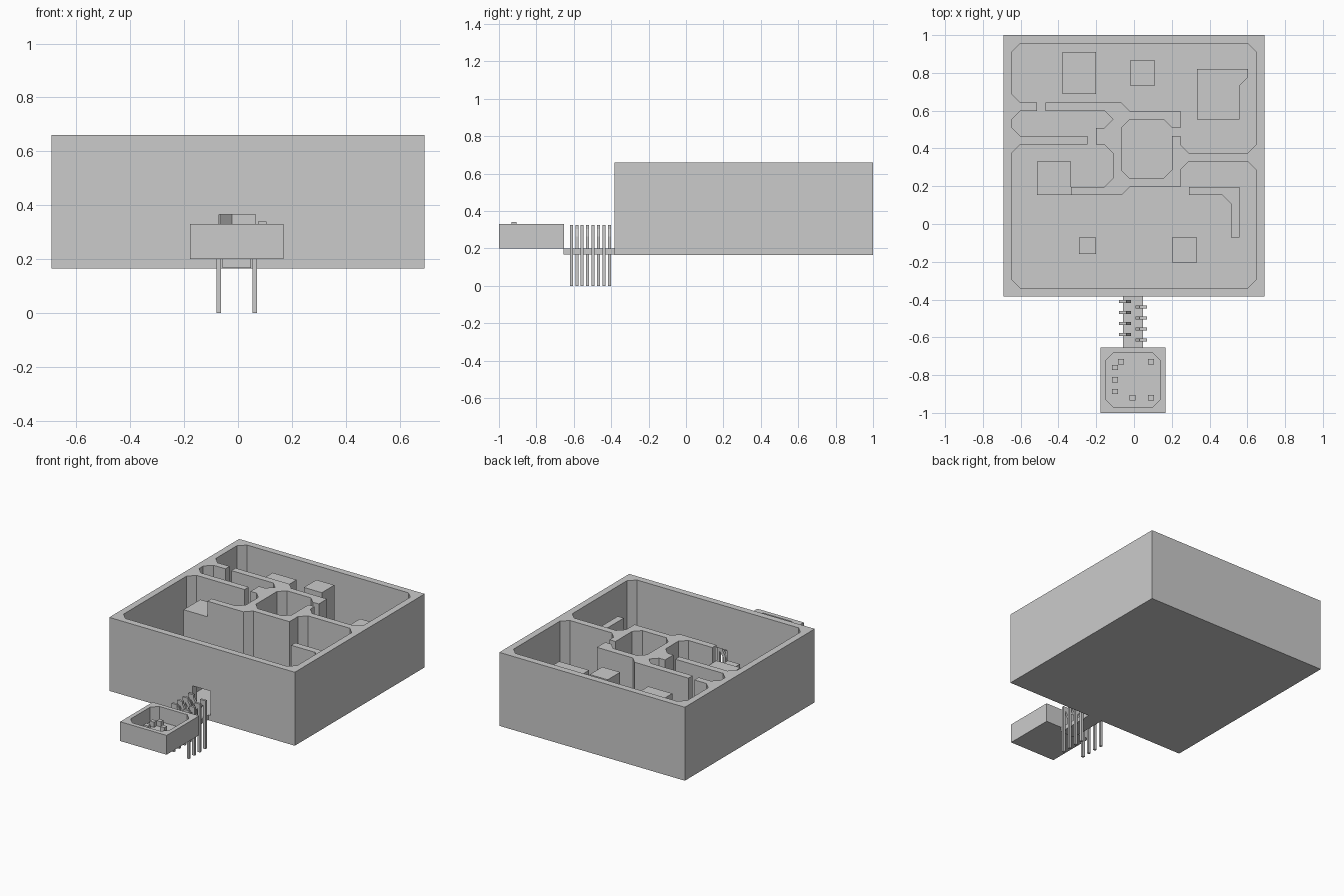
import bpy, bmesh

if "Cube" in bpy.data.objects:
    bpy.data.objects.remove(bpy.data.objects["Cube"])

CELL = 1.383 / 31          # floor-plan grid step
FLOOR, TOP = 0.2, 0.66
CX = -0.005                # centre line of bridge and small box

grey = bpy.data.materials.new("plain_grey")
grey.diffuse_color = (0.6, 0.6, 0.6, 1)
grey.use_nodes = True
grey.node_tree.nodes["Principled BSDF"].inputs["Base Color"].default_value = grey.diffuse_color


def prism(name, pts, lo, hi, axis="z"):
    """Extrude a profile: plan points along z, or (x, z) points along y."""
    place = (lambda p, h: (p[0], p[1], h)) if axis == "z" else (lambda p, h: (p[0], h, p[1]))
    bm = bmesh.new()
    face = bm.faces.new([bm.verts.new(place(p, lo)) for p in pts])
    ext = bmesh.ops.extrude_face_region(bm, geom=[face])
    verts = [g for g in ext["geom"] if isinstance(g, bmesh.types.BMVert)]
    off = place((0, 0), hi - lo)
    bmesh.ops.translate(bm, verts=verts, vec=off)
    bmesh.ops.recalc_face_normals(bm, faces=bm.faces[:])
    me = bpy.data.meshes.new(name)
    bm.to_mesh(me)
    bm.free()
    me.materials.append(grey)
    ob = bpy.data.objects.new(name, me)
    bpy.context.collection.objects.link(ob)
    return ob


def rect(x0, x1, y0, y1):
    return [(x0, y0), (x1, y0), (x1, y1), (x0, y1)]


def octagon(x0, x1, y0, y1, c):
    return [(x0 + c, y0), (x1 - c, y0), (x1, y0 + c), (x1, y1 - c),
            (x1 - c, y1), (x0 + c, y1), (x0, y1 - c), (x0, y0 + c)]


def plan(cells):
    return [(-0.6915 + x * CELL, 1 - y * CELL) for x, y in cells]


def cut(target, cutter):
    mod = target.modifiers.new("cut", "BOOLEAN")
    mod.operation, mod.solver, mod.object = "DIFFERENCE", "EXACT", cutter
    bpy.context.view_layer.update()
    dg = bpy.context.evaluated_depsgraph_get()
    me = bpy.data.meshes.new_from_object(target.evaluated_get(dg))
    target.modifiers.clear()
    target.data = me
    bpy.data.objects.remove(cutter)


# Large walled building, hollowed room by room
building = prism("building", plan(rect(0, 31, 0, 31)), 0.165, TOP)
back_room = [(2, 1), (29, 1), (30, 2), (30, 13), (29, 14), (22, 14), (21, 13), (21, 9),
             (15, 9), (14, 8), (2, 8), (1, 7), (1, 2)]
side_room = [(2, 9), (12, 9), (13, 10), (12, 11), (11, 11), (11, 12), (2, 12), (1, 11), (1, 10)]
front_room = [(2, 13), (12, 13), (13, 14), (13, 17), (12, 18), (8, 18), (8, 19), (14, 19),
              (15, 18), (21, 18), (21, 16), (22, 15), (29, 15), (30, 16), (30, 29), (29, 30),
              (2, 30), (1, 29), (1, 14)]
middle_room = octagon(14, 20, 10, 17, 1)
doors = [rect(19, 22, 11, 12), rect(4, 5, 7, 10), rect(10, 11, 11, 14)]
for shape in [back_room, side_room, front_room, middle_room] + doors:
    cut(building, prism("cutter", plan(shape), FLOOR, 0.9))
cut(building, prism("cutter", rect(-0.07, 0.065, -0.45, -0.30), FLOOR, 0.365))

# Loose blocks and the low bent wall inside the rooms
for name, shape, top in [
    ("back_left_block", rect(7, 11, 2, 7), 0.55),
    ("back_middle_block", rect(15, 18, 3, 6), 0.615),
    ("back_right_block", [(23, 4), (29, 4), (29, 5), (28, 6), (28, 10), (23, 10)], 0.465),
    ("wall_end_block", rect(4, 8, 15, 19), 0.555),
    ("front_left_block", rect(9, 11, 24, 26), 0.40),
    ("front_right_block", rect(20, 23, 24, 27), 0.40),
    ("bent_wall", [(22, 18), (28, 18), (28, 24), (27, 24), (27, 20), (26, 19), (22, 19)], 0.53),
]:
    prism(name, plan(shape), FLOOR - 0.005, top)

# Small open box in front
small_box = prism("small_box", rect(CX - 0.173, CX + 0.173, -1.0, -0.653), 0.2, 0.33)
cut(small_box, prism("cutter", octagon(CX - 0.144, CX + 0.144, -0.97, -0.682, 0.04), 0.23, 0.5))
for i, (x, y, top) in enumerate([(-0.07, -0.73, 0.265), (-0.1, -0.76, 0.265), (-0.1, -0.825, 0.265),
                                 (-0.1, -0.887, 0.265), (0.09, -0.73, 0.265),
                                 (0.09, -0.92, 0.34), (-0.007, -0.92, 0.265)]):
    prism(f"small_block_{i}", rect(x - 0.016, x + 0.016, y - 0.014, y + 0.014), 0.228, top)

# Bridge between the two
prism("bridge", rect(CX - 0.053, CX + 0.053, -0.655, -0.383), 0.168, 0.2)

# Arched legs, staggered on both sides of the bridge
leg = [(0.075, 0), (0.075, 0.325), (0.035, 0.325), (0.035, 0.305), (0.012, 0.265), (0.012, 0.195),
       (0.03, 0.195), (0.03, 0.255), (0.058, 0.295), (0.058, 0)]
for side, start in ((-1, -0.41), (1, -0.439)):
    for i in range(4):
        y = start - i * 0.058
        prism(f"leg_{'left' if side < 0 else 'right'}_{i}",
              [(CX + side * x, z) for x, z in leg], y - 0.008, y + 0.008, axis="y")
